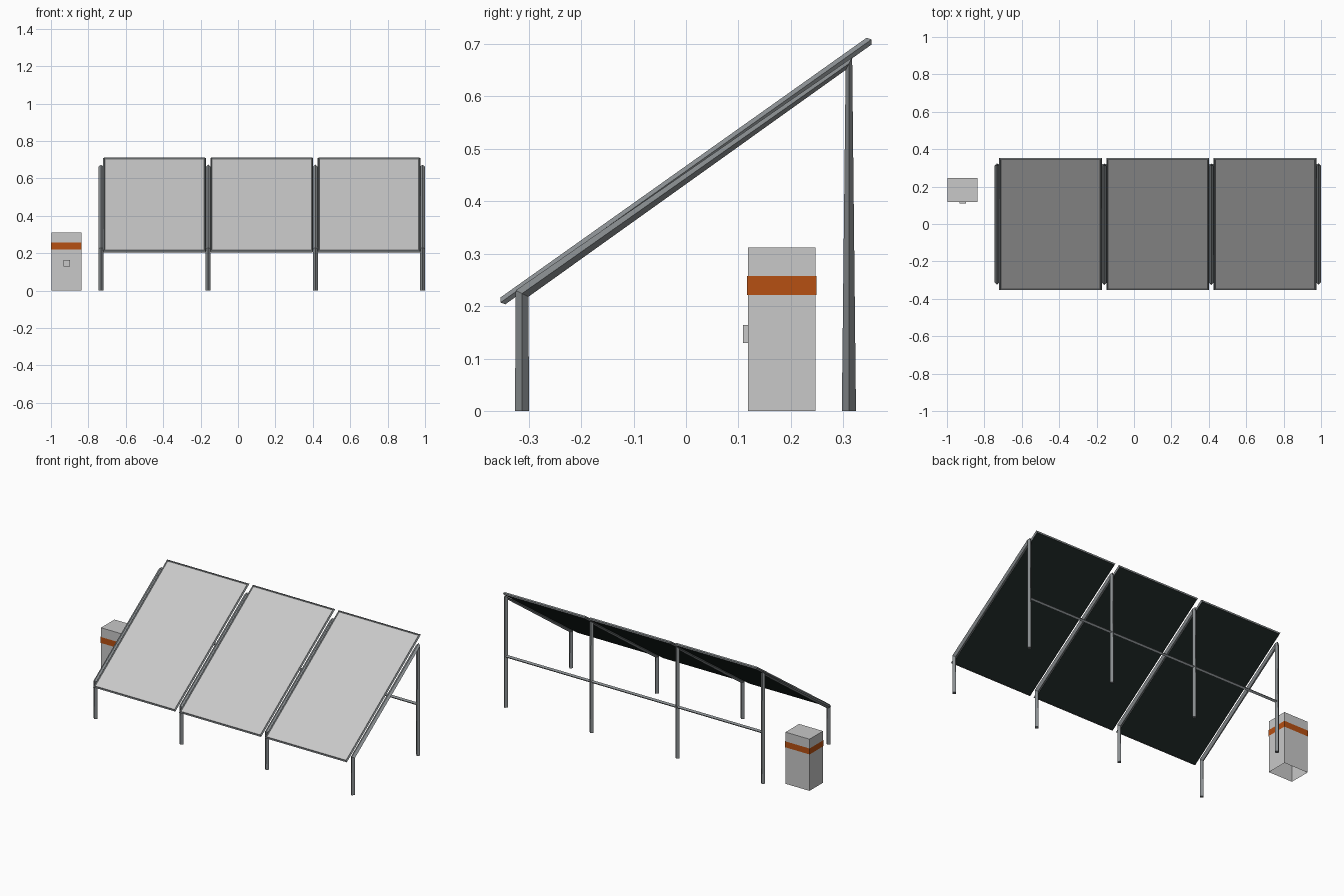
import bpy, bmesh
from mathutils import Vector

if "Cube" in bpy.data.objects:
    bpy.data.objects.remove(bpy.data.objects["Cube"])


def material(name, rgb):
    m = bpy.data.materials.new(name)
    m.diffuse_color = (*rgb, 1.0)
    m.use_nodes = True
    m.node_tree.nodes["Principled BSDF"].inputs["Base Color"].default_value = m.diffuse_color
    return m


LIGHT = material("light_grey", (0.58, 0.58, 0.58))
STEEL = material("steel_grey", (0.25, 0.27, 0.28))
DARK = material("dark_backing", (0.013, 0.021, 0.019))
ORANGE = material("orange", (0.47, 0.08, 0.006))


def finish(name, bm, mat):
    bmesh.ops.recalc_face_normals(bm, faces=bm.faces)
    me = bpy.data.meshes.new(name)
    bm.to_mesh(me)
    bm.free()
    me.materials.append(mat)
    ob = bpy.data.objects.new(name, me)
    bpy.context.collection.objects.link(ob)
    return ob


def tube(name, points, normal, r, closed=False):
    """Four-sided diamond tube swept along a flat path, rings set on the bisectors."""
    pts = [Vector(p) for p in points]
    n = Vector(normal).normalized()
    count = len(pts)
    bm = bmesh.new()
    rings = []
    for i, p in enumerate(pts):
        before = pts[i - 1] if closed or i > 0 else None
        after = pts[(i + 1) % count] if closed or i < count - 1 else None
        t = Vector()
        if before is not None:
            t += (p - before).normalized()
        if after is not None:
            t += (after - p).normalized()
        side = n.cross(t.normalized())
        rings.append([bm.verts.new(p + r * d) for d in (n, side, -n, -side)])
    for i in range(count if closed else count - 1):
        a, b = rings[i], rings[(i + 1) % count]
        for k in range(4):
            j = (k + 1) % 4
            bm.faces.new((a[k], a[j], b[j], b[k]))
    if not closed:
        bm.faces.new(rings[0])
        bm.faces.new(rings[-1])
    return finish(name, bm, STEEL)


def box(name, lo, hi, mat, open_bottom=False, place=Vector):
    """Box between two corners; place maps each corner into the scene."""
    bm = bmesh.new()
    bmesh.ops.create_cube(bm, size=1)
    for v in bm.verts:
        v.co = [(a + b) / 2 + c * (b - a) for a, b, c in zip(lo, hi, v.co)]
    if open_bottom:
        low = min(bm.faces, key=lambda f: f.calc_center_median().z)
        bmesh.ops.delete(bm, geom=[low], context='FACES_ONLY')
    for v in bm.verts:
        v.co = place(v.co)
    return finish(name, bm, mat)


# Bent support frames: front leg, sloping rail, back leg
SPACING = 0.573
LEG_X = [-0.7325 + SPACING * i for i in range(4)]
for i, x in enumerate(LEG_X):
    tube(f"support_frame_{i + 1}",
         [(x, -0.3125, 0), (x, -0.3125, 0.224), (x, 0.3105, 0.662), (x, 0.3105, 0)],
         (1, 0, 0), 0.0135)

# Crossbar joining the back legs
tube("back_crossbar", [(LEG_X[0], 0.3105, 0.308), (LEG_X[-1], 0.3105, 0.308)],
     (0, 0, 1), 0.009)

# Tilted panels: rim tube, light top sheet and dark backing
UP = Vector((0, 0.349, 0.2475))
HALF_L = UP.length
UP.normalize()
OUT = Vector((1, 0, 0)).cross(UP)
HALF_W = 0.269
for i in range(3):
    centre = Vector((LEG_X[i] + SPACING / 2, 0, 0.4575))

    def on_slope(c, centre=centre):
        return centre + Vector((c[0], 0, 0)) + UP * c[1] + OUT * c[2]

    corners = [(-HALF_W, -HALF_L, 0), (HALF_W, -HALF_L, 0),
               (HALF_W, HALF_L, 0), (-HALF_W, HALF_L, 0)]
    tube(f"panel_rim_{i + 1}", [on_slope(c) for c in corners], OUT, 0.008, closed=True)
    box(f"panel_sheet_{i + 1}", (-HALF_W, -HALF_L, 0), (HALF_W, HALF_L, 0.002),
        LIGHT, place=on_slope)
    box(f"panel_backing_{i + 1}", (-HALF_W, -HALF_L, -0.007), (HALF_W, HALF_L, 0),
        DARK, place=on_slope)

# Control cabinet with open base, orange band and door handle
box("cabinet", (-0.998, 0.118, 0), (-0.838, 0.247, 0.312), LIGHT, open_bottom=True)
box("handle", (-0.933, 0.109, 0.130), (-0.897, 0.118, 0.164), LIGHT)

# Band is a hollow sleeve around the cabinet
band = box("cabinet_band", (-1.0, 0.116, 0.221), (-0.836, 0.249, 0.257), ORANGE)
bm = bmesh.new()
bm.from_mesh(band.data)
caps = [f for f in bm.faces if abs(f.normal.z) > 0.9]
bmesh.ops.delete(bm, geom=caps, context='FACES_ONLY')
bm.to_mesh(band.data)
bm.free()
